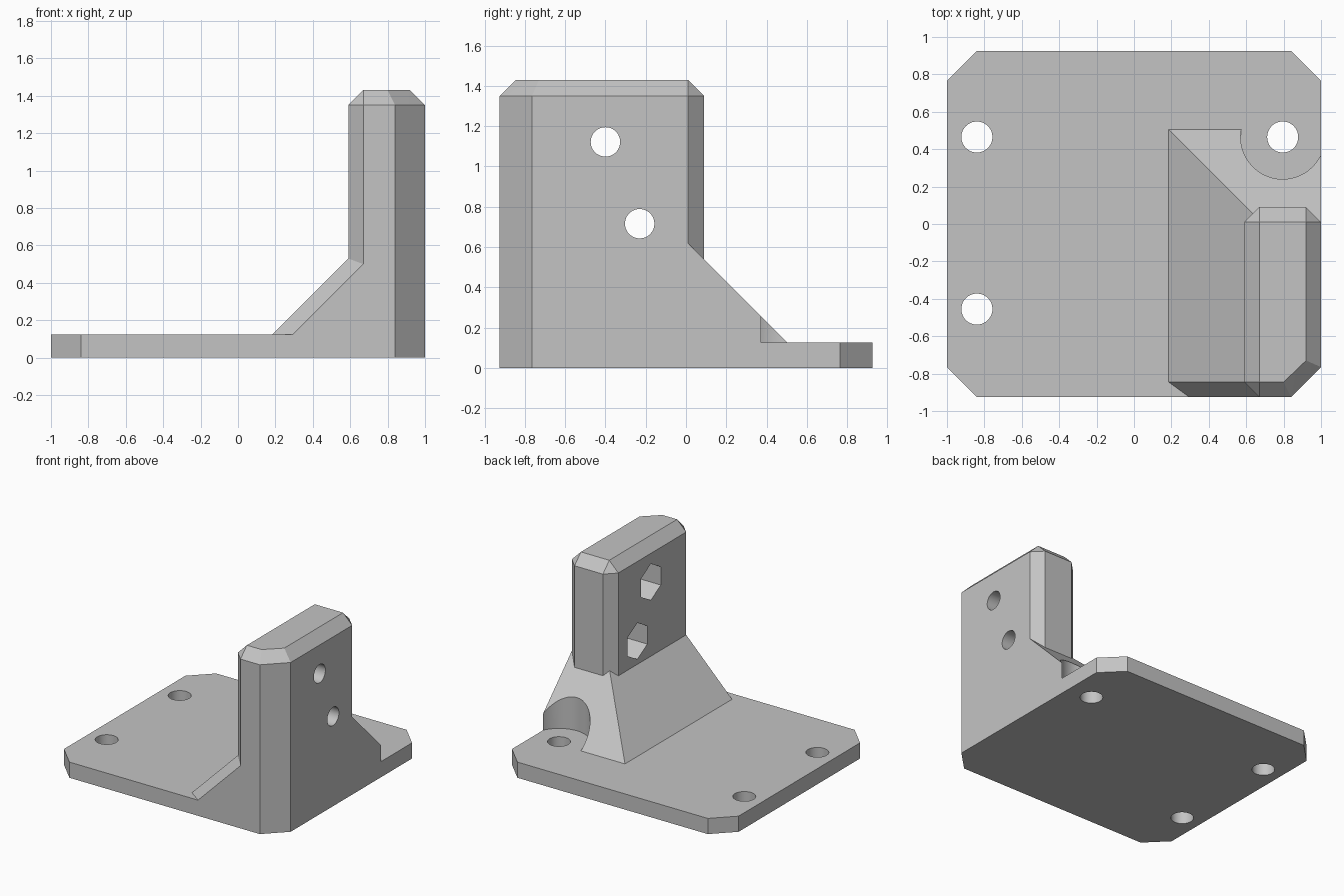
import bpy, bmesh, math
from mathutils import Matrix

if "Cube" in bpy.data.objects:
    bpy.data.objects.remove(bpy.data.objects["Cube"], do_unlink=True)

grey = bpy.data.materials.new("plain grey")
grey.use_nodes = True
colour = (0.55, 0.55, 0.55, 1)
grey.diffuse_color = colour
grey.node_tree.nodes["Principled BSDF"].inputs["Base Color"].default_value = colour


def finish(bm, name):
    bmesh.ops.recalc_face_normals(bm, faces=bm.faces)
    mesh = bpy.data.meshes.new(name)
    bm.to_mesh(mesh)
    bm.free()
    mesh.materials.append(grey)
    obj = bpy.data.objects.new(name, mesh)
    bpy.context.scene.collection.objects.link(obj)
    return obj


def hull(name, points):
    """Convex solid around the given corner points."""
    bm = bmesh.new()
    for p in points:
        bm.verts.new(p)
    bmesh.ops.convex_hull(bm, input=bm.verts)
    bmesh.ops.dissolve_limit(bm, angle_limit=0.005, verts=bm.verts, edges=bm.edges)
    return finish(bm, name)


def rod(name, centre, radius, length, sides=48, along_x=False):
    """Prism or cylinder used as a cutter."""
    bm = bmesh.new()
    turn = Matrix.Rotation(math.pi / 2, 4, 'Y') if along_x else Matrix()
    bmesh.ops.create_cone(bm, cap_ends=True, segments=sides, radius1=radius,
                          radius2=radius, depth=length,
                          matrix=Matrix.Translation(centre) @ turn)
    return finish(bm, name)


def combine(target, other, operation):
    """Apply a boolean and remove the second solid."""
    mod = target.modifiers.new("combine", 'BOOLEAN')
    mod.operation = operation
    mod.solver = 'EXACT'
    mod.object = other
    graph = bpy.context.evaluated_depsgraph_get()
    mesh = bpy.data.meshes.new_from_object(target.evaluated_get(graph))
    target.modifiers.clear()
    target.data = mesh
    bpy.data.objects.remove(other, do_unlink=True)


BASE, SUNK, FRONT, INNER = 0.125, 0.06, -0.925, -0.845

# Base plate with clipped corners
corners = [(sx * x, sy * y) for sx in (-1, 1) for sy in (-1, 1)
           for x, y in ((1, 0.765), (0.84, 0.925))]
bracket = hull("bracket", [(x, y, z) for x, y in corners for z in (0, BASE)])

# Upright wall with chamfered corners and top
foot = [(0.59, 0.01), (0.67, 0.09), (0.92, 0.09), (1, 0.01),
        (1, -0.765), (0.84, FRONT), (0.67, FRONT), (0.59, INNER)]
cap = [(0.67, 0.01), (0.92, 0.01), (0.92, -0.73), (0.8, INNER), (0.67, INNER)]
wall = hull("wall", [(x, y, z) for x, y in foot for z in (SUNK, 1.35)]
            + [(x, y, 1.43) for x, y in cap])

# Sloped gusset on the inner and back sides
skirt = [(0.185, INNER), (0.295, FRONT), (0.67, FRONT),
         (0.185, 0.505), (1, 0.505), (1, 0.01)]
gusset = hull("gusset", [(x, y, z) for x, y in skirt for z in (SUNK, BASE)]
              + [(0.67, FRONT, 0.5), (0.68, INNER, 0.62),
                 (0.68, 0.01, 0.62), (1, 0.01, 0.62)])

# Screw head clearance through the gusset
combine(gusset, rod("clearance", (0.795, 0.465, 0.5), 0.225, 1.2), 'DIFFERENCE')

combine(bracket, wall, 'UNION')
combine(bracket, gusset, 'UNION')

# Mounting holes in the plate
for x, y in ((-0.84, 0.465), (-0.84, -0.455), (0.795, 0.465)):
    combine(bracket, rod("plate_hole", (x, y, 0.1), 0.083, 0.6), 'DIFFERENCE')

# Round holes through the wall, with hexagonal nut pockets on the inner side
for y, z in ((-0.4, 1.122), (-0.23, 0.716)):
    combine(bracket, rod("wall_hole", (0.8, y, z), 0.073, 0.8, along_x=True), 'DIFFERENCE')
    pocket = rod("nut_pocket", (0.6, y, z), 0.145, 0.4, sides=6, along_x=True)
    # Turn the hexagon so that a corner points straight up
    top = max(pocket.data.vertices, key=lambda v: v.co.z).co
    if abs(top.y - y) > 0.01:
        pocket.data.transform(Matrix.Translation((0, y, z)) @ Matrix.Rotation(math.pi / 6, 4, 'X')
                              @ Matrix.Translation((0, -y, -z)))
    combine(bracket, pocket, 'DIFFERENCE')

# Smooth hole walls, crisp edges
bpy.ops.object.select_all(action='DESELECT')
bracket.select_set(True)
bpy.context.view_layer.objects.active = bracket
bpy.ops.object.shade_smooth_by_angle(angle=math.radians(20))
